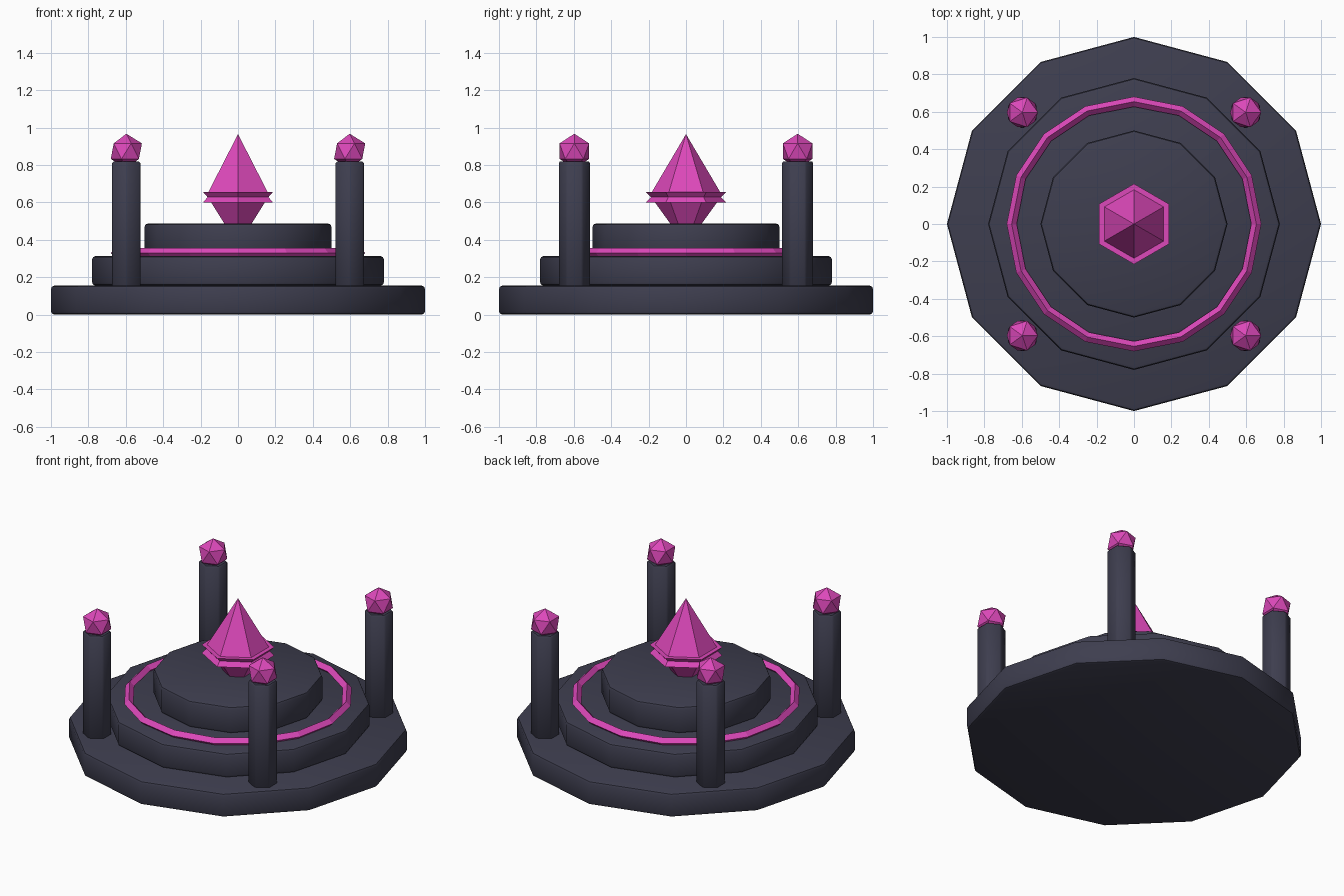
import bpy, bmesh, math

cube = bpy.data.objects.get("Cube")
if cube:
    bpy.data.objects.remove(cube, do_unlink=True)


def material(name, rgb):
    m = bpy.data.materials.new(name)
    m.use_nodes = True
    color = (*rgb, 1)
    m.diffuse_color = color
    m.node_tree.nodes["Principled BSDF"].inputs["Base Color"].default_value = color
    return m


stone = material("dark stone", (0.048, 0.048, 0.078))
pink = material("pink crystal", (0.72, 0.065, 0.49))


def finish(name, bm, mat, loc=(0, 0, 0)):
    bmesh.ops.recalc_face_normals(bm, faces=bm.faces)
    mesh = bpy.data.meshes.new(name)
    bm.to_mesh(mesh)
    bm.free()
    mesh.materials.append(mat)
    ob = bpy.data.objects.new(name, mesh)
    ob.location = loc
    bpy.context.collection.objects.link(ob)
    return ob


def lathe(name, profile, sides, mat, loc=(0, 0, 0), turn=0.0, closed=False):
    """Spin (radius, z) points round z; zero radius gives a tip, open ends are capped."""
    bm = bmesh.new()
    rings = []
    for r, z in profile:
        if r == 0:
            rings.append([bm.verts.new((0, 0, z))] * sides)
        else:
            angles = [turn + math.tau * i / sides for i in range(sides)]
            rings.append([bm.verts.new((r * math.cos(a), r * math.sin(a), z)) for a in angles])
    pairs = list(zip(rings, rings[1:]))
    if closed:
        pairs.append((rings[-1], rings[0]))
    for low, high in pairs:
        for i in range(sides):
            j = (i + 1) % sides
            quad = dict.fromkeys((low[i], low[j], high[j], high[i]))
            bm.faces.new(list(quad))
    if not closed:
        for (r, z), ring in ((profile[0], rings[0]), (profile[-1], rings[-1])):
            if r > 0:
                bm.faces.new(ring)
    return finish(name, bm, mat, loc)


def soften(ob, width, segments):
    mod = ob.modifiers.new("soft edges", "BEVEL")
    mod.width = width
    mod.segments = segments
    mod.limit_method = "ANGLE"
    mod.angle_limit = math.radians(35)
    bpy.ops.object.select_all(action="DESELECT")
    ob.select_set(True)
    bpy.context.view_layer.objects.active = ob
    bpy.ops.object.modifier_apply(modifier=mod.name)
    bpy.ops.object.shade_smooth_by_angle(angle=math.radians(40))


# Stepped platform
for name, r, z0, z1 in (("base_step", 1.0, 0.0, 0.155),
                        ("middle_step", 0.78, 0.155, 0.313),
                        ("top_step", 0.5, 0.313, 0.487)):
    soften(lathe(name, [(r, z0), (r, z1)], 12, stone), 0.018, 2)

# Glowing ring with a diamond cross-section
R, t, z = 0.654, 0.027, 0.33
lathe("glow_ring", [(R + t, z), (R, z + t), (R - t, z), (R, z - t)], 16, pink, closed=True)

# Central crystal with its notched belt
lathe("center_crystal",
      [(0, 0.37), (0.166, 0.6), (0.215, 0.6), (0.188, 0.628),
       (0.215, 0.655), (0.183, 0.655), (0, 0.965)],
      6, pink, turn=math.pi / 2)

# Corner pillars, each topped by a faceted gem
for side, sx in (("left", 1), ("right", -1)):
    for end, sy in (("front", -1), ("back", 1)):
        x, y = sx * 0.597, sy * 0.597
        pillar = lathe(f"{end}_{side}_pillar", [(0.087, 0.14), (0.087, 0.818)], 6, stone,
                       (x, y, 0), math.pi / 2)
        soften(pillar, 0.008, 1)
        bm = bmesh.new()
        bmesh.ops.create_icosphere(bm, subdivisions=1, radius=0.093)
        finish(f"{end}_{side}_gem", bm, pink, (x, y, 0.874))
